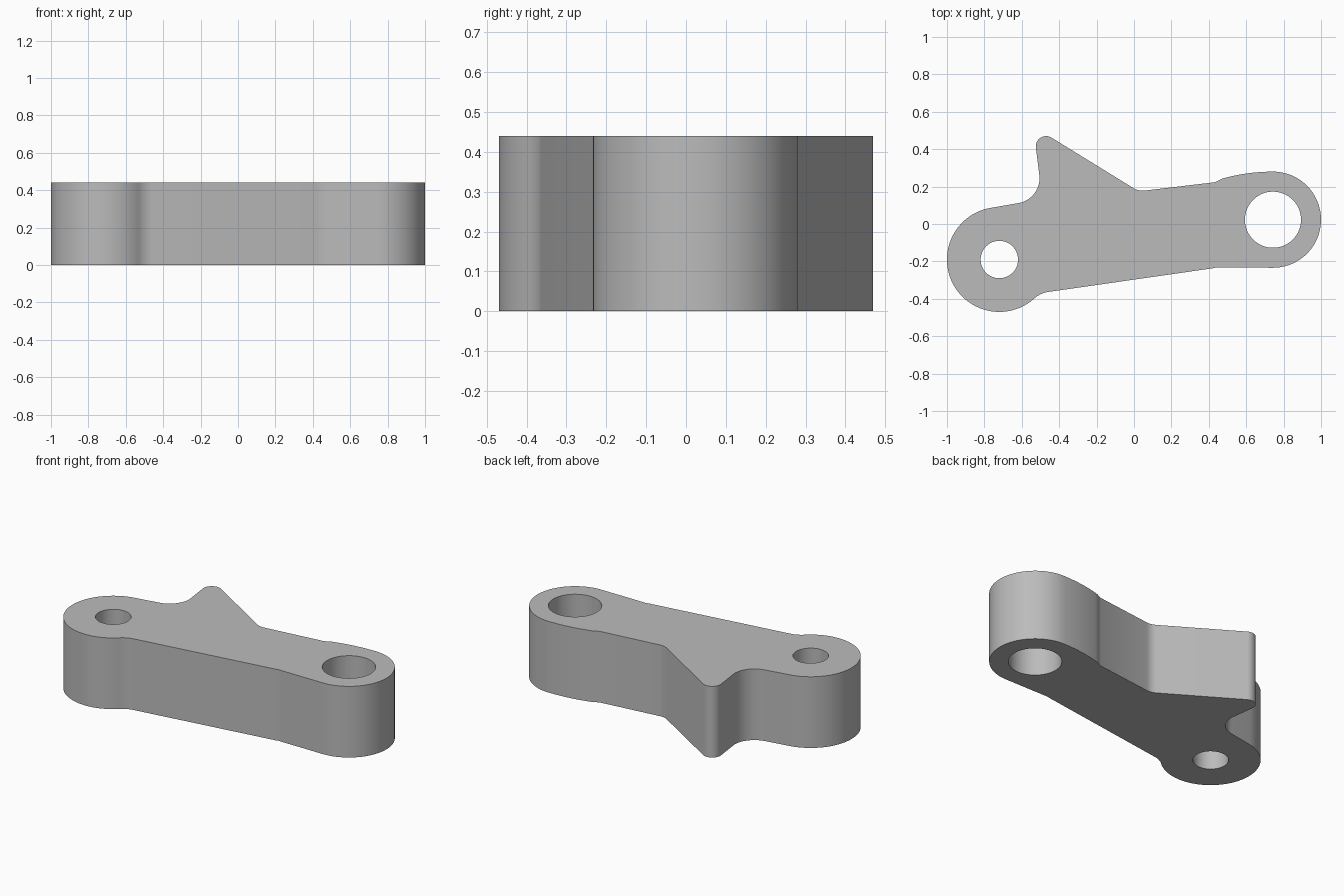
import bpy, bmesh
from math import cos, sin, radians

cube = bpy.data.objects.get("Cube")
if cube:
    bpy.data.objects.remove(cube)

HEIGHT = 0.44


def arc(cx, cy, r, start, end, steps=16):
    """Points on an arc, angles in degrees."""
    angles = [radians(start + (end - start) * i / steps) for i in range(steps + 1)]
    return [(cx + r * cos(a), cy + r * sin(a)) for a in angles]


# Lever outline, clockwise from the underside of the small-hole boss
outline = (
    arc(-0.72, -0.19, 0.28, -48, -258, 56)            # small-hole boss
    + arc(-0.64, 0.245, 0.135, -82, 5)                # hollow beside the finger
    + arc(-0.47, 0.415, 0.055, 187, 58.7)             # finger tip
    + arc(0.045, 0.268, 0.09, 238.7, 277.7, 10)       # finger root fillet
    + [(0.43, 0.223), (0.45, 0.231)]                  # step up to the boss
    + arc(0.743, -0.727, 1.007, 105.7, 90.5, 12)      # shallow shoulder
    + arc(0.743, 0.023, 0.257, 90, -90, 48)           # large-hole boss
    + [(0.47, -0.233), (0.44, -0.232), (0.42, -0.237)]
    + arc(-0.439, -0.502, 0.14, 98, 132, 10)[:-1]     # underside fillet
)
small_hole = arc(-0.72, -0.19, 0.10, 0, 360, 48)[:-1]
large_hole = arc(0.743, 0.023, 0.15, 0, 360, 64)[:-1]

# Filled flat profile with two holes, extruded to full thickness
curve = bpy.data.curves.new("lever_profile", "CURVE")
curve.dimensions = "2D"
curve.fill_mode = "BOTH"
curve.extrude = HEIGHT / 2
for loop in (outline, small_hole, large_hole):
    spline = curve.splines.new("POLY")
    spline.points.add(len(loop) - 1)
    for point, (x, y) in zip(spline.points, loop):
        point.co = (x, y, 0, 1)
    spline.use_cyclic_u = True

profile = bpy.data.objects.new("lever_profile", curve)
bpy.context.collection.objects.link(profile)
bpy.context.view_layer.update()
evaluated = profile.evaluated_get(bpy.context.evaluated_depsgraph_get())
mesh = bpy.data.meshes.new_from_object(evaluated)
bpy.data.objects.remove(profile)

# Weld caps to walls and stand the part on the ground
bm = bmesh.new()
bm.from_mesh(mesh)
bmesh.ops.remove_doubles(bm, verts=bm.verts, dist=0.0005)
bmesh.ops.translate(bm, verts=bm.verts, vec=(0, 0, HEIGHT / 2))
bmesh.ops.recalc_face_normals(bm, faces=bm.faces)
bm.to_mesh(mesh)
bm.free()

# Plain grey material
grey = bpy.data.materials.new("grey")
grey.use_nodes = True
colour = (0.5, 0.5, 0.5, 1)
grey.diffuse_color = colour
grey.node_tree.nodes["Principled BSDF"].inputs["Base Color"].default_value = colour
mesh.materials.clear()
mesh.materials.append(grey)

lever = bpy.data.objects.new("lever_arm", mesh)
bpy.context.collection.objects.link(lever)
bpy.ops.object.select_all(action="DESELECT")
lever.select_set(True)
bpy.context.view_layer.objects.active = lever
bpy.ops.object.shade_smooth_by_angle(angle=radians(30))
